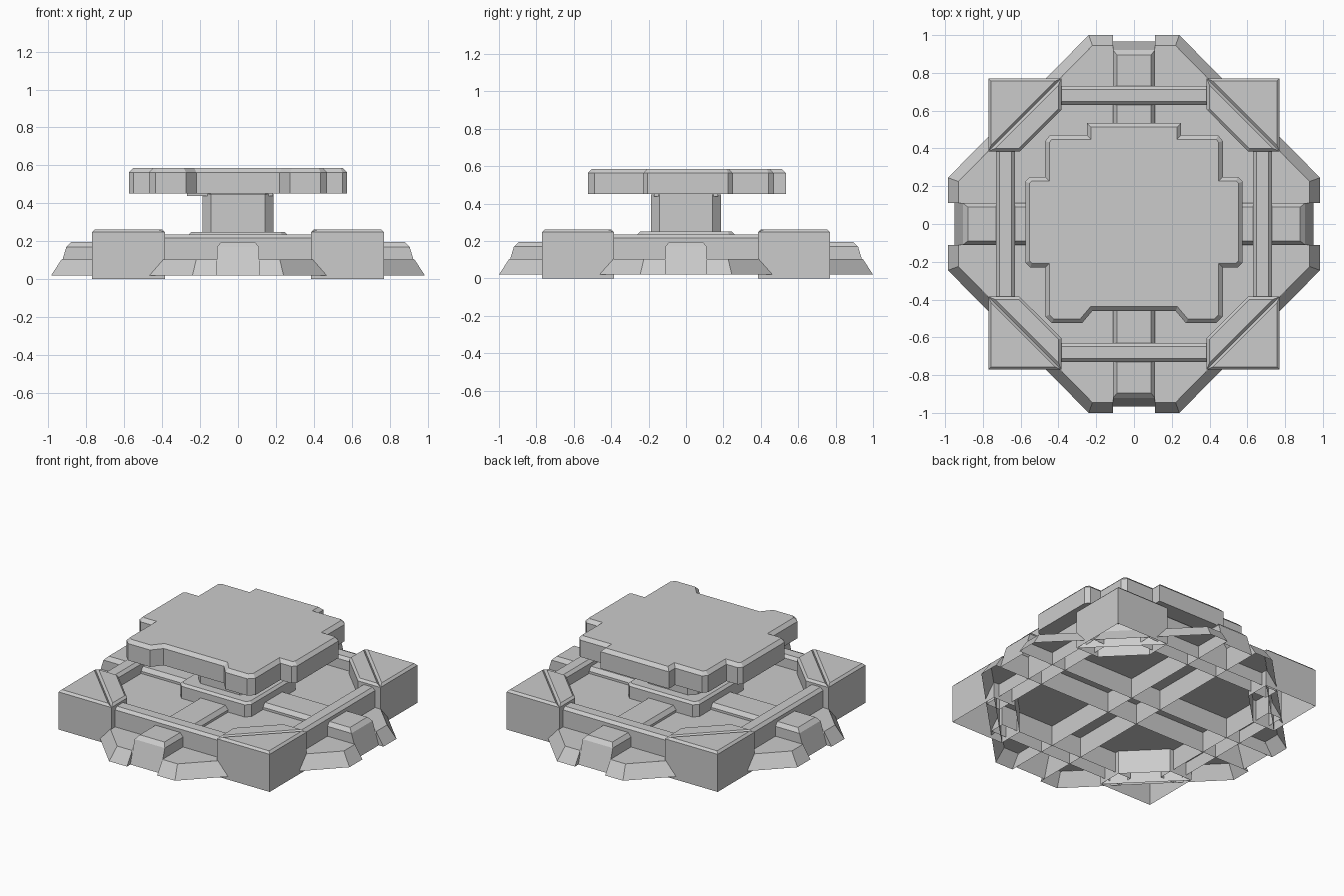
import bpy, bmesh
from mathutils import Vector

if "Cube" in bpy.data.objects:
    bpy.data.objects.remove(bpy.data.objects["Cube"])


def area(p):
    return sum(a[0] * b[1] - b[0] * a[1] for a, b in zip(p, p[1:] + p[:1]))


def inset(pts, d):
    """Move every side of a counter-clockwise outline inward by d."""
    out = []
    for i, p in enumerate(pts):
        a, b, c = Vector(pts[i - 1]), Vector(p), Vector(pts[(i + 1) % len(pts)])
        u, v = (b - a).normalized(), (c - b).normalized()
        n1, n2 = Vector((-u.y, u.x)), Vector((-v.y, v.x))
        out.append(tuple(b + (n1 + n2) * (d / (1 + n1.dot(n2)))))
    return out


def build(name, faces):
    """Make an object from polygons given as coordinates."""
    bm = bmesh.new()
    for f in faces:
        bm.faces.new([bm.verts.new(v) for v in f])
    bmesh.ops.remove_doubles(bm, verts=bm.verts[:], dist=1e-5)
    me = bpy.data.meshes.new(name)
    bm.to_mesh(me)
    bm.free()
    ob = bpy.data.objects.new(name, me)
    bpy.context.collection.objects.link(ob)
    return ob


def loft(name, layers, top=True, bottom=False):
    """Stack outlines (pts, z) into a shell with optional caps."""
    rings = [[(x, y, z) for x, y in pts] for pts, z in layers]
    faces = []
    for lo, hi in zip(rings, rings[1:]):
        n = len(lo)
        for i in range(n):
            j = (i + 1) % n
            faces.append((lo[i], lo[j], hi[j], hi[i]))
    if top:
        faces.append(rings[-1])
    if bottom:
        faces.append(rings[0][::-1])
    return build(name, faces)


def prism(name, pts, z0, z1, bevel, bottom=False):
    if area(pts) < 0:
        pts = pts[::-1]
    return loft(name, [(pts, z0), (pts, z1 - bevel), (inset(pts, bevel), z1)], bottom=bottom)


def rect(x0, x1, y0, y1):
    return [(x0, y0), (x1, y0), (x1, y1), (x0, y1)]


def chamfered(a, b, c):
    return [(a, -b + c), (a, b - c), (a - c, b), (-a + c, b),
            (-a, b - c), (-a, -b + c), (-a + c, -b), (a - c, -b)]


quadrants = [(sx, sy) for sx in (1, -1) for sy in (1, -1)]

# Flared skirt and outer deck, one piece per quadrant
low = [(0.11, 1.0), (0.24, 1.0), (0.985, 0.245), (0.985, 0.11)]
high = [(0.11, 0.945), (0.22, 0.945), (0.93, 0.225), (0.93, 0.11)]
Z0, Z1, FLOOR = 0.02, 0.105, 0.155
deck_a = [(0.11, 0.945), (0.22, 0.945), (0.49, 0.67), (0.11, 0.67)]
deck_b = [(0.93, 0.11), (0.67, 0.11), (0.67, 0.488), (0.93, 0.225)]
for sx, sy in quadrants:
    def at(p, z):
        return (sx * p[0], sy * p[1], z)
    faces = [(at(low[i], Z0), at(high[i], Z1), at(high[i + 1], Z1), at(low[i + 1], Z0))
             for i in range(3)]
    for i in (0, 3):
        end = [at(low[i], Z0), at(high[i], Z1), at(high[i], Z0)]
        faces.append(end[::-1] if i == 0 else end)
    for d in (deck_a, deck_b):
        faces.append([at(p, Z1) for p in d][::-1])
    if sx * sy < 0:
        faces = [f[::-1] for f in faces]
    build("skirt", faces)

# Raised inner floor
build("inner_floor", [[(x, y, FLOOR) for x, y in chamfered(0.66, 0.66, 0.16)]])

# Crossing beams with sloped ends
for along_x in (True, False):
    L = 0.95 if along_x else 0.965
    layers = []
    for dl, w, z in ((0, 0.11, Z0), (0.045, 0.11, 0.17), (0.07, 0.09, 0.195)):
        e = L - dl
        layers.append((rect(-e, e, -w, w) if along_x else rect(-w, w, -e, e), z))
    loft("cross_beam", layers)

# Square frame bars
for s in (1, -1):
    a, b = sorted((s * 0.63, s * 0.73))
    prism("frame_bar", rect(-0.5, 0.5, a, b), Z0, 0.235, 0.018)
    prism("frame_bar", rect(a, b, -0.5, 0.5), Z0, 0.235, 0.018)

# Corner blocks split by a diagonal groove
outer = [(0.77, 0.77), (0.385, 0.77), (0.77, 0.385)]
inner = [(0.385, 0.77), (0.385, 0.605), (0.605, 0.385), (0.77, 0.385)]
for sx, sy in quadrants:
    prism("corner_block", [(sx * x, sy * y) for x, y in outer], 0, 0.262, 0.014)
    prism("corner_brace", [(sx * x, sy * y) for x, y in inner], 0, 0.262, 0.014)

# Pedestal: foot plate, column, collar
prism("foot_plate", chamfered(0.26, 0.26, 0.03), FLOOR, 0.25, 0.015)
prism("column", chamfered(0.188, 0.188, 0.045), 0.24, 0.45, 0.001)
prism("collar", rect(-0.27, 0.185, -0.17, 0.17), 0.438, 0.455, 0.001, bottom=True)

# Platform outline: right half, mirrored to the left
half = [(0.22, -0.46), (0.275, -0.525), (0.435, -0.525), (0.47, -0.49), (0.47, -0.23),
        (0.55, -0.23), (0.575, -0.205), (0.575, 0.225), (0.55, 0.25), (0.47, 0.25),
        (0.47, 0.44), (0.445, 0.47), (0.25, 0.47), (0.25, 0.535)]
outline = half + [(-x, y) for x, y in reversed(half)]
prism("platform", outline, 0.452, 0.585, 0.022, bottom=True)
